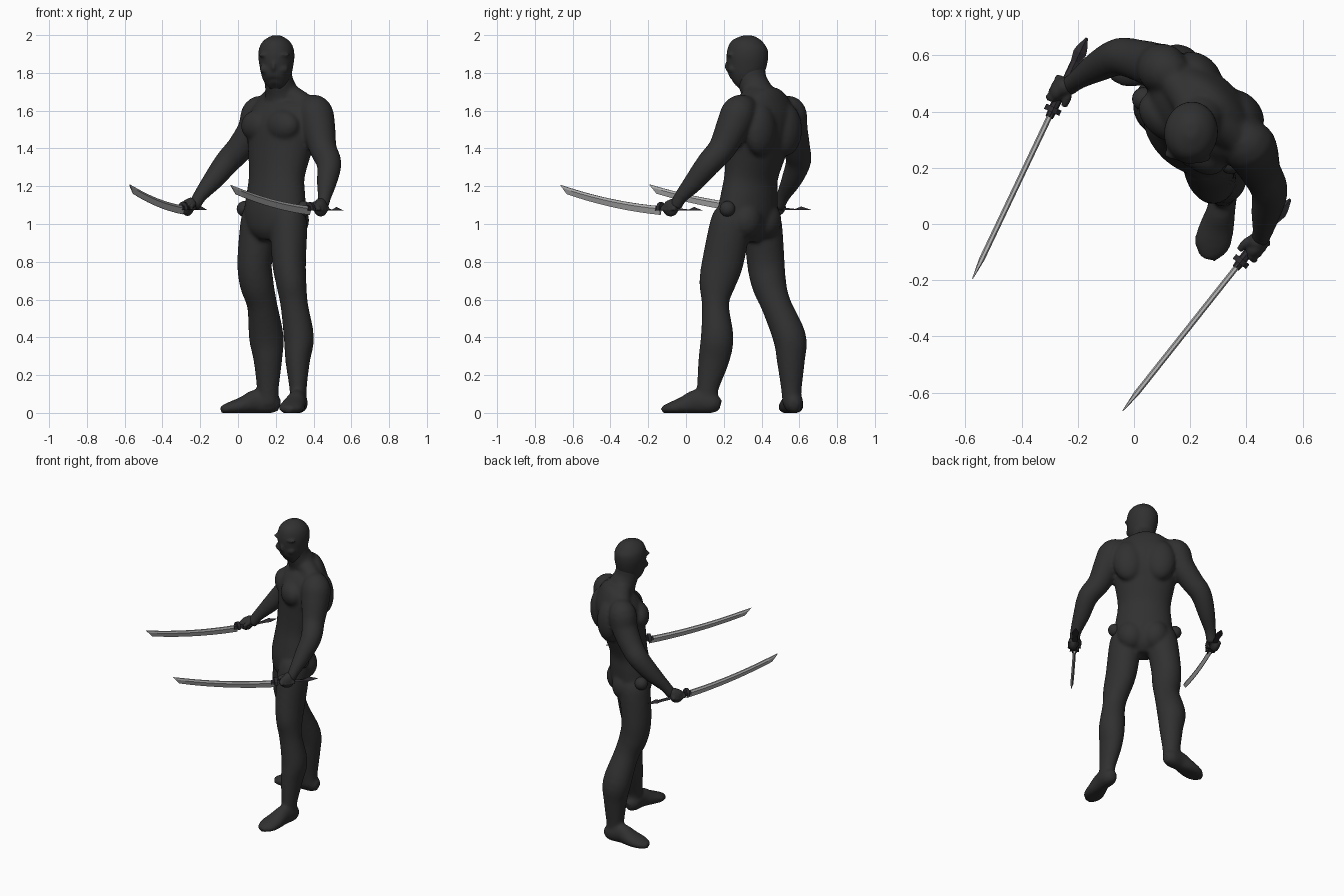
import bpy, bmesh, math
from mathutils import Vector, Matrix


def material(name, c):
    m = bpy.data.materials.new(name)
    m.diffuse_color = (*c, 1)
    return m


SUIT = material("charcoal suit", (0.03, 0.03, 0.03))
STEEL = material("steel", (0.45, 0.45, 0.45))
GRIP = material("dark grip", (0.028, 0.025, 0.03))


def finish(bm, name, mat, matrix=None, smooth=False, voxel=0):
    bmesh.ops.recalc_face_normals(bm, faces=bm.faces)
    me = bpy.data.meshes.new(name)
    bm.to_mesh(me)
    bm.free()
    me.materials.append(mat)
    ob = bpy.data.objects.new(name, me)
    bpy.context.collection.objects.link(ob)
    if matrix:
        me.transform(matrix)
    for p in me.polygons:
        p.use_smooth = smooth
    if voxel:   # fuse the overlapping volumes into one skin
        r = ob.modifiers.new("fuse", 'REMESH')
        r.mode = 'VOXEL'
        r.voxel_size = voxel
        r.use_smooth_shade = True
        s = ob.modifiers.new("soften", 'SMOOTH')
        s.factor = 0.5
        s.iterations = 5
    return ob


def loft(bm, rings, side=(1, 0, 0), n=20, sub=4):
    """Tube through rings (x, y, z, half width, half height), smoothed between them."""
    R = [Vector(r) for r in rings]
    pts = []
    for i in range(len(R) - 1):
        p0, p1, p2, p3 = R[max(i - 1, 0)], R[i], R[i + 1], R[min(i + 2, len(R) - 1)]
        for k in range(sub):
            t = k / sub
            pts.append(0.5 * (2 * p1 + (p2 - p0) * t + (2 * p0 - 5 * p1 + 4 * p2 - p3) * t * t
                              + (3 * p1 - p0 - 3 * p2 + p3) * t ** 3))
    pts.append(R[-1])
    pos = [Vector(p[:3]) for p in pts]
    loops = []
    for i, p in enumerate(pts):
        t = (pos[min(i + 1, len(pos) - 1)] - pos[max(i - 1, 0)]).normalized()
        u = Vector(side)
        u = (u - t * u.dot(t)).normalized()
        v = t.cross(u)
        loop = []
        for k in range(n):
            a = 2 * math.pi * k / n
            q = pos[i] + u * p[3] * math.cos(a) + v * p[4] * math.sin(a)
            q.z = max(q.z, 0) if rings[0][2] < 1 else q.z
            loop.append(bm.verts.new(q))
        loops.append(loop)
    skin(bm, loops)


def skin(bm, loops):
    n = len(loops[0])
    for a, b in zip(loops, loops[1:]):
        for k in range(n):
            bm.faces.new((a[k], a[(k + 1) % n], b[(k + 1) % n], b[k]))
    bm.faces.new(loops[0])
    bm.faces.new(loops[-1])


def ball(bm, c, r, yaw=0):
    m = Matrix.Translation(c) @ Matrix.Rotation(yaw, 4, 'Z') @ Matrix.Diagonal((*r, 1))
    bmesh.ops.create_uvsphere(bm, u_segments=20, v_segments=12, radius=1, matrix=m)


# ---- body: torso turned toward its front-left, legs astride ----
U, F = Vector((0.74, -0.67, 0)), Vector((-0.67, -0.74, 0))
YAW = math.atan2(U.y, U.x)
bm = bmesh.new()
loft(bm, [(.185, .31, .91, .07, .07), (.188, .315, .96, .15, .11), (.195, .325, 1.05, .185, .13),
          (.20, .335, 1.15, .178, .125), (.205, .345, 1.25, .168, .118), (.22, .368, 1.38, .19, .135),
          (.235, .388, 1.50, .215, .15), (.25, .405, 1.59, .215, .135),
          (.255, .41, 1.66, .16, .10), (.25, .40, 1.70, .09, .07)], U, 32)
# neck
loft(bm, [(.245, .40, 1.62, .11, .10), (.23, .375, 1.70, .088, .085), (.215, .35, 1.76, .076, .078),
          (.208, .338, 1.84, .075, .08)])
for s in (-1, 1):
    sh = Vector((.255, .41, 0)) + U * .17 * s
    # trapezius, chest, side and seat muscles
    loft(bm, [(.225, .37, 1.71, .06, .06), ((sh.x + .235) / 2, (sh.y + .39) / 2, 1.665, .06, .055),
              (sh.x, sh.y, 1.60, .06, .07)], F)
    ball(bm, Vector((.235, .39, 1.52)) + F * .095 + U * .088 * s, (.105, .07, .085), YAW)
    ball(bm, Vector((.25, .405, 1.50)) - F * .075 + U * .10 * s, (.10, .075, .14), YAW)
    ball(bm, Vector((.19, .32, 1.02)) - F * .065 + U * .075 * s, (.09, .085, .10), YAW)

# legs
loft(bm, [(.26, .245, 1.07, .08, .09), (.268, .235, 1.0, .098, .108), (.27, .195, .80, .09, .11),
          (.283, .165, .68, .08, .096), (.298, .156, .57, .073, .072), (.322, .165, .40, .080, .087),
          (.316, .147, .28, .066, .082), (.318, .115, .13, .046, .058), (.32, .115, .05, .045, .055)])
loft(bm, [(.12, .40, 1.07, .09, .08), (.112, .408, 1.0, .10, .10), (.088, .422, .80, .092, .10),
          (.10, .44, .68, .09, .092), (.128, .478, .57, .08, .08), (.15, .548, .40, .092, .088),
          (.158, .555, .28, .076, .075), (.158, .558, .13, .058, .055), (.16, .56, .05, .055, .05)])
# feet
loft(bm, [(.325, .182, .04, .025, .03), (.32, .14, .05, .05, .055), (.312, .06, .06, .05, .065),
          (.295, -.01, .04, .062, .048), (.277, -.075, .025, .064, .034), (.262, -.125, .015, .03, .02)])
loft(bm, [(.222, .572, .04, .025, .03), (.18, .57, .05, .05, .055), (.10, .565, .06, .05, .065),
          (.03, .558, .04, .064, .048), (-.04, .55, .025, .062, .034), (-.09, .54, .015, .03, .02)], (0, 1, 0))
# arms
for arm in ([(.36, .335, 1.62, .06), (.405, .285, 1.595, .092), (.425, .25, 1.52, .09), (.45, .19, 1.40, .073),
             (.482, .12, 1.32, .066), (.47, .04, 1.22, .053), (.457, -.03, 1.14, .036), (.445, -.055, 1.09, .034)],
            [(.16, .52, 1.62, .06), (.11, .548, 1.59, .088), (.08, .562, 1.50, .083), (.01, .585, 1.40, .073),
             (-.055, .595, 1.33, .067), (-.13, .56, 1.235, .055), (-.20, .515, 1.15, .037),
             (-.235, .487, 1.09, .034)]):
    loft(bm, [(*a, a[3]) for a in arm], (.7, -.7, 0.01))
finish(bm, "body", SUIT, smooth=True, voxel=0.011)

# ---- head with hood, brow, nose and jaw ----
bm = bmesh.new()
loft(bm, [(.195, .275, 1.728, .03, .035), (.198, .288, 1.745, .055, .065), (.20, .303, 1.78, .075, .088),
          (.203, .318, 1.83, .088, .104), (.203, .325, 1.89, .096, .111), (.203, .328, 1.94, .088, .102),
          (.203, .332, 1.975, .062, .072), (.203, .334, 1.998, .022, .026)], (1, -.12, 0), 28)
ball(bm, (.188, .225, 1.835), (.014, .02, .032))
for s in (-1, 1):
    ball(bm, (.19 + .04 * s, .245 - .006 * s, 1.895), (.045, .024, .013))
    ball(bm, (.19 + .042 * s, .25 - .006 * s, 1.82), (.035, .022, .025))
finish(bm, "head", SUIT, smooth=True, voxel=0.008)

# ---- hip joint knobs ----
for i, c in enumerate([(.345, .22, 1.08), (.035, .445, 1.08)]):
    bm = bmesh.new()
    ball(bm, c, (.042, .042, .042))
    finish(bm, "hip_joint_%d" % i, SUIT, smooth=True)


# ---- swords and hands, built along local +x from the guard ----
def sword(tag, guard, tip, m):
    d = Vector((tip[0] - guard[0], tip[1] - guard[1], 0))
    length = d.length
    d.normalize()
    y = Vector((0, 0, 1)).cross(d)
    M = Matrix.Translation(guard) @ Matrix((d, y, (0, 0, 1))).transposed().to_4x4()

    # blade: five-sided section, curving up to a slanted point
    bm = bmesh.new()
    loops = []
    for i in range(11):
        t = i / 10
        w = .046 - .008 * t
        loop = []
        for yy, f in ((-.005, 0), (.005, 0), (.010, .3), (.0015, 1), (-.0015, 1), (-.010, .3)):
            tt = t * (1 - .065 * f)
            k = .3 if i == 10 else 1
            loop.append(bm.verts.new((tt * length, yy * k, .022 + .045 * tt + .068 * tt * tt - w * f)))
        loops.append(loop)
    skin(bm, loops)
    finish(bm, "blade_" + tag, STEEL, M)

    # guard disc with collar
    bm = bmesh.new()
    loft(bm, [(-.012, 0, 0, .03, .044), (.008, 0, 0, .03, .044)], (0, 1, 0), 12, 1)
    loft(bm, [(.005, 0, 0, .016, .026), (.028, 0, .002, .014, .025)], (0, 1, 0), 8, 1)
    finish(bm, "guard_" + tag, GRIP, M)

    # handle with flared, pointed pommel
    bm = bmesh.new()
    loft(bm, [(0, 0, 0, .017, .022), (-.10, 0, -.006, .016, .02), (-.19, 0, -.016, .017, .021),
              (-.225, 0, -.02, .024, .038), (-.245, 0, -.02, .02, .032), (-.285, 0, -.022, .004, .008)],
         (0, 1, 0), 8, 1)
    finish(bm, "handle_" + tag, GRIP, M)

    # fist: palm, four curled fingers, thumb
    bm = bmesh.new()
    ball(bm, (-.078, -.012 * m, .012), (.048, .03, .045))
    ball(bm, (-.092, 0, .03), (.034, .034, .035))
    for k in range(4):
        ring = []
        for j in range(8):
            a = math.radians(110 + j * 38)
            ring.append((-.112 + .025 * k, .034 * m * math.cos(a), -.01 + .036 * math.sin(a), .0135, .0135))
        loft(bm, ring, (1, 0, 0), 8, 2)
    loft(bm, [(-.10, .012 * m, .035, .016, .016), (-.065, .028 * m, .03, .016, .016),
              (-.03, .03 * m, .016, .012, .012)], (0, 1, .2), 8, 3)
    finish(bm, "hand_" + tag, SUIT, M, smooth=True, voxel=0.0055)


sword("right", (-.29, .405, 1.075), (-.575, -.195), 1)
sword("left", (.38, -.135, 1.072), (-.04, -.665), -1)
